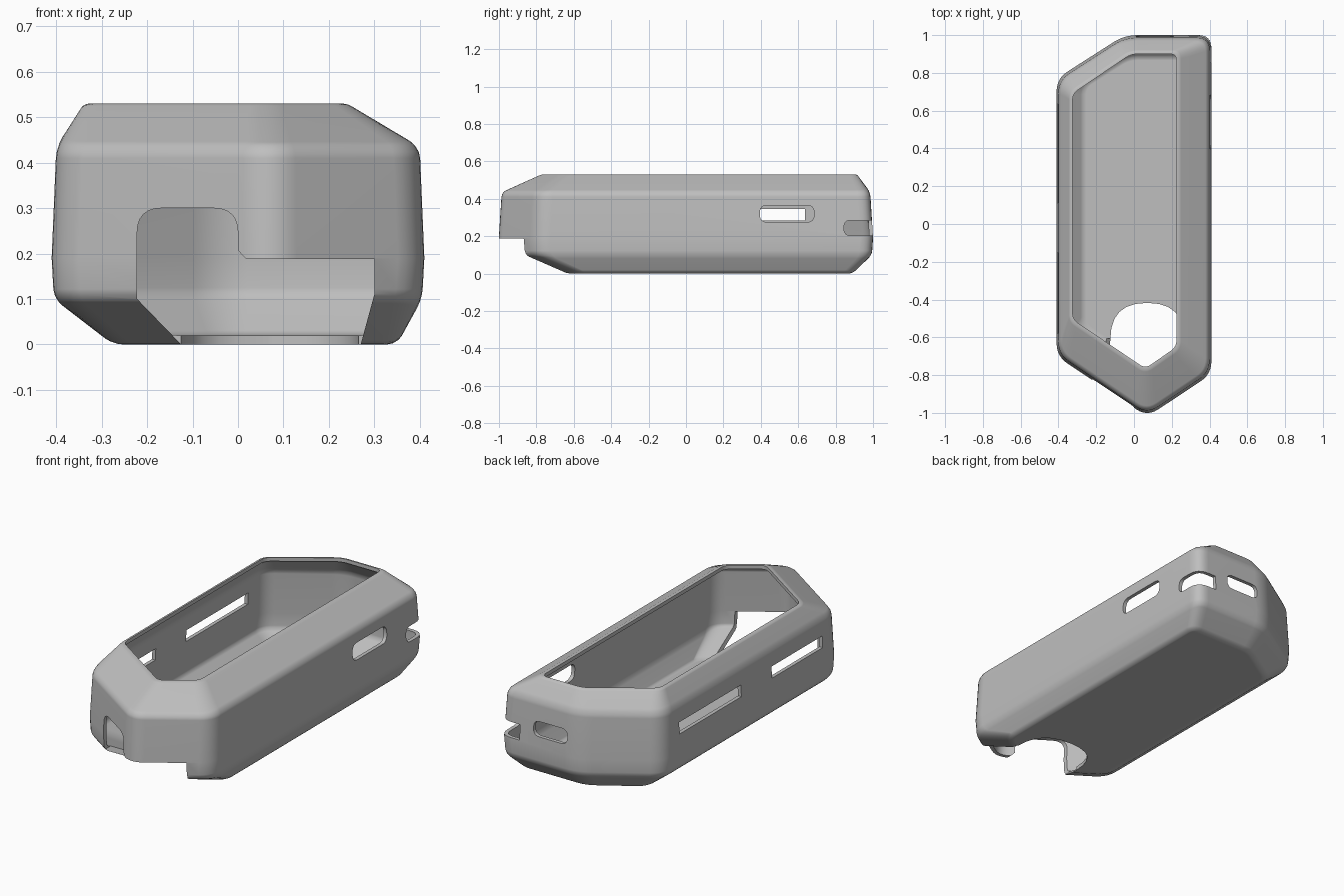
import bpy, bmesh
from mathutils import Vector

cube = bpy.data.objects.get("Cube")
if cube:
    bpy.data.objects.remove(cube, do_unlink=True)

STEPS = 6


def rounded(corners, cuts):
    """Round every corner of a 2D polygon, starting each curve at distance cut."""
    out = []
    n = len(corners)
    for i, c in enumerate(corners):
        cut = cuts[i] if isinstance(cuts, list) else cuts
        p = Vector(c)
        if cut == 0:
            out.append(p)
            continue
        a = p + (Vector(corners[i - 1]) - p).normalized() * cut
        b = p + (Vector(corners[(i + 1) % n]) - p).normalized() * cut
        for k in range(STEPS + 1):
            t = k / STEPS
            out.append(a * (1 - t) ** 2 + p * 2 * t * (1 - t) + b * t * t)
    return out


def box(u0, u1, v0, v1):
    return [(u0, v0), (u1, v0), (u1, v1), (u0, v1)]


def prism(name, points, axis, lo, hi):
    """Extrude a 2D outline along an axis."""
    place = {"x": lambda u, v, w: (w, u, v),
             "y": lambda u, v, w: (u, w, v),
             "z": lambda u, v, w: (u, v, w)}[axis]
    bm = bmesh.new()
    ends = [[bm.verts.new(place(p[0], p[1], w)) for p in points] for w in (lo, hi)]
    for end in ends:
        bm.faces.new(end)
    n = len(points)
    for i in range(n):
        j = (i + 1) % n
        bm.faces.new((ends[0][i], ends[0][j], ends[1][j], ends[1][i]))
    bmesh.ops.recalc_face_normals(bm, faces=bm.faces)
    return finish(name, bm)


def finish(name, bm):
    mesh = bpy.data.meshes.new(name)
    bm.to_mesh(mesh)
    bm.free()
    obj = bpy.data.objects.new(name, mesh)
    bpy.context.collection.objects.link(obj)
    return obj


# Plan outlines: tip, right front, right back, back, left back, left front
body = [(.07, -1.02), (.41, -.795), (.41, 1), (-.05, 1), (-.41, .77), (-.41, -.70)]
base = [(.07, -.765), (.35, -.58), (.35, .89), (-.03, .89), (-.275, .735), (-.275, -.54)]
opening = [(.06, -.765), (.225, -.65), (.225, .9), (-.015, .9), (-.325, .69), (-.325, -.505)]
rim = [(.06, -.783), (.24, -.658), (.24, .914), (-.02, .914), (-.339, .698), (-.339, -.513)]


def scaled(points, sx, sy):
    return [(x * sx, y * sy) for x, y in points]


# Outer skin: stacked rings from the floor up to the opening
levels = [(base, 0, .05), (scaled(body, .988, .994), .10, .07), (body, .19, .07),
          (scaled(body, .975, .985), .435, .07), (rim, .53, .04), (opening, .53, .035)]
bm = bmesh.new()
rings = [[bm.verts.new((p.x, p.y, z)) for p in rounded(outline, cut)]
         for outline, z, cut in levels]
bm.faces.new(rings[0])
count = len(rings[0])
for low, high in zip(rings, rings[1:]):
    for i in range(count):
        j = (i + 1) % count
        bm.faces.new((low[i], low[j], high[j], high[i]))
bmesh.ops.recalc_face_normals(bm, faces=bm.faces)
if min(bm.faces, key=lambda f: f.calc_center_median().z).normal.z > 0:
    bmesh.ops.reverse_faces(bm, faces=bm.faces)

# Soften the horizontal edges
soft = [(rings[0], .022), (rings[1], .022), (rings[3], .025), (rings[4], .011)]
groups = [([bm.edges.get((r[i], r[(i + 1) % count])) for i in range(count)], w)
          for r, w in soft]
for edges, width in groups:
    bmesh.ops.bevel(bm, geom=edges, offset=width, offset_type='OFFSET', segments=3,
                    profile=.5, affect='EDGES', clamp_overlap=True)
case = finish("case_shell", bm)

bpy.ops.object.select_all(action='DESELECT')
bpy.context.view_layer.objects.active = case
case.select_set(True)
wall = case.modifiers.new("wall", 'SOLIDIFY')
wall.thickness = .02
wall.offset = -1
wall.use_even_offset = True
bpy.ops.object.modifier_apply(modifier=wall.name)

# Cutters: front doorway, floor arch, then the port slots
doorway = [(-.125, 0), (-.222, .10), (-.222, .30), (0, .30), (0, .207), (.018, .188),
           (.30, .188), (.30, .11), (.27, 0), (.27, -.1), (-.125, -.1)]
doorway_cuts = [0, 0, .055, .055, 0, 0, 0, 0, 0, 0, 0]
cutters = [
    prism("doorway_cutter", rounded(doorway, doorway_cuts), "y", -1.3, -.607),
    prism("floor_arch_cutter", rounded(box(-.125, .265, -.80, -.418),
                                       [0, 0, .19, .19]), "z", -.1, .06),
    prism("right_slot_cutter", rounded(box(.395, .685, .275, .365), .04), "x", .3, .6),
    prism("corner_slot_cutter", rounded(box(.845, 1.2, .203, .285), .036), "x", .29, .6),
    prism("back_slot_cutter", rounded(box(.01, .21, .25, .33), .036), "y", .9, 1.2),
    prism("left_rear_slot_cutter", box(.11, .635, .283, .345), "x", -.6, -.3),
    prism("left_front_slot_cutter", box(-.58, -.15, .283, .345), "x", -.6, -.3),
]
for cutter in cutters:
    cutter.hide_render = True
    cut = case.modifiers.new("cut", 'BOOLEAN')
    cut.operation = 'DIFFERENCE'
    cut.solver = 'EXACT'
    cut.object = cutter
    bpy.ops.object.modifier_apply(modifier=cut.name)
    bpy.data.objects.remove(cutter, do_unlink=True)

# Plain grey finish
grey = bpy.data.materials.new("light_grey")
grey.use_nodes = True
colour = (.52, .52, .52, 1)
grey.diffuse_color = colour
grey.node_tree.nodes["Principled BSDF"].inputs["Base Color"].default_value = colour
case.data.materials.clear()
case.data.materials.append(grey)

bpy.ops.object.shade_smooth_by_angle(angle=.5)
normals = case.modifiers.new("even_shading", 'WEIGHTED_NORMAL')
normals.keep_sharp = True
